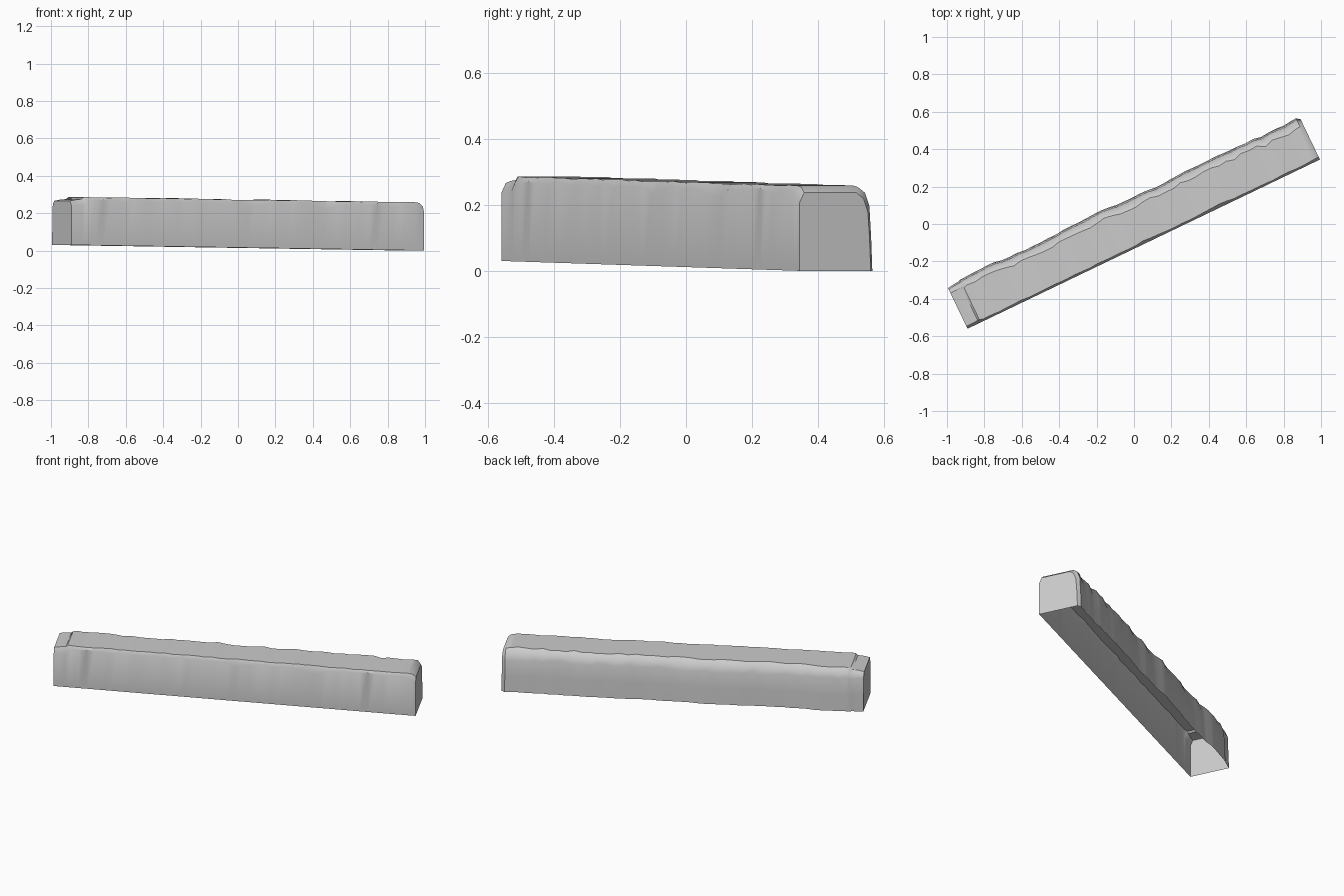
import bpy
import bmesh
import math
import random
from mathutils import Vector

random.seed(7)
cube = bpy.data.objects.get("Cube")
if cube:
    bpy.data.objects.remove(cube, do_unlink=True)

stone = bpy.data.materials.new("grey_stone")
stone.use_nodes = True
grey = (0.6, 0.6, 0.6, 1)
stone.diffuse_color = grey
stone.node_tree.nodes["Principled BSDF"].inputs["Base Color"].default_value = grey

# The beam runs diagonally and dips slightly towards its left end
LENGTH = 2.09
CORNER = Vector((-0.89, -0.56, 0))
ALONG = Vector((0.9015, 0.4328, 0))
ACROSS = Vector((-0.4328, 0.9015, 0))


def place(u, v, z):
    drop = 0.03 * (1 - u / LENGTH)
    return CORNER + ALONG * u + ACROSS * v + Vector((0, 0, z + drop))


def section(u, width, height, chip, round_top=0.045):
    """Open-bottomed profile: front wall, chipped edge, top, rounded back."""
    r = round_top
    points = [(0, 0), (0, height - chip), (0.006 + chip * 0.3, height),
              (width - r, height), (width - r * 0.45, height - r * 0.4),
              (width - r * 0.13, height - r * 1.3),
              (width, 0.1), (width + 0.004, 0)]
    return [(u, v, z) for v, z in points]


def bump(u, centre, spread):
    return math.exp(-((u - centre) / spread) ** 2)


# End slab on the right, then the step up to the long beam
sections = [section(0, 0.237, 0.236, 0.03, 0.025),
            section(0.035, 0.242, 0.243, 0.03, 0.03),
            section(0.068, 0.245, 0.246, 0.035, 0.035),
            section(0.078, 0.25, 0.256, 0.035)]

# Long beam with a worn back and chipped front edge
STEPS = 44
for i in range(STEPS):
    u = 0.1 + i * (LENGTH - 0.15) / (STEPS - 1)
    chip = random.uniform(0.01, 0.026)
    chip += 0.03 * bump(u, 1.06, 0.04) + 0.032 * bump(u, 1.5, 0.06)
    width = 0.249 + 0.005 * math.sin(u * 9) + random.uniform(-0.004, 0.004)
    height = 0.257 + random.uniform(-0.002, 0.002)
    sections.append(section(u, width, height, chip, random.uniform(0.036, 0.052)))

# Bevelled left end
sections.append(section(LENGTH - 0.02, 0.25, 0.254, 0.03))
sections.append(section(LENGTH, 0.235, 0.237, 0.03))

bm = bmesh.new()
rings = [[bm.verts.new(place(*p)) for p in s] for s in sections]
for a, b in zip(rings, rings[1:]):
    for j in range(len(a) - 1):
        bm.faces.new((a[j], b[j], b[j + 1], a[j + 1]))
bm.faces.new(rings[0])
bm.faces.new(rings[-1][::-1])

mesh = bpy.data.meshes.new("stone_beam")
bm.to_mesh(mesh)
bm.free()
mesh.materials.append(stone)
beam = bpy.data.objects.new("stone_beam", mesh)
bpy.context.collection.objects.link(beam)
bpy.ops.object.select_all(action='DESELECT')
beam.select_set(True)
bpy.context.view_layer.objects.active = beam
bpy.ops.object.shade_smooth_by_angle(angle=math.radians(35))
